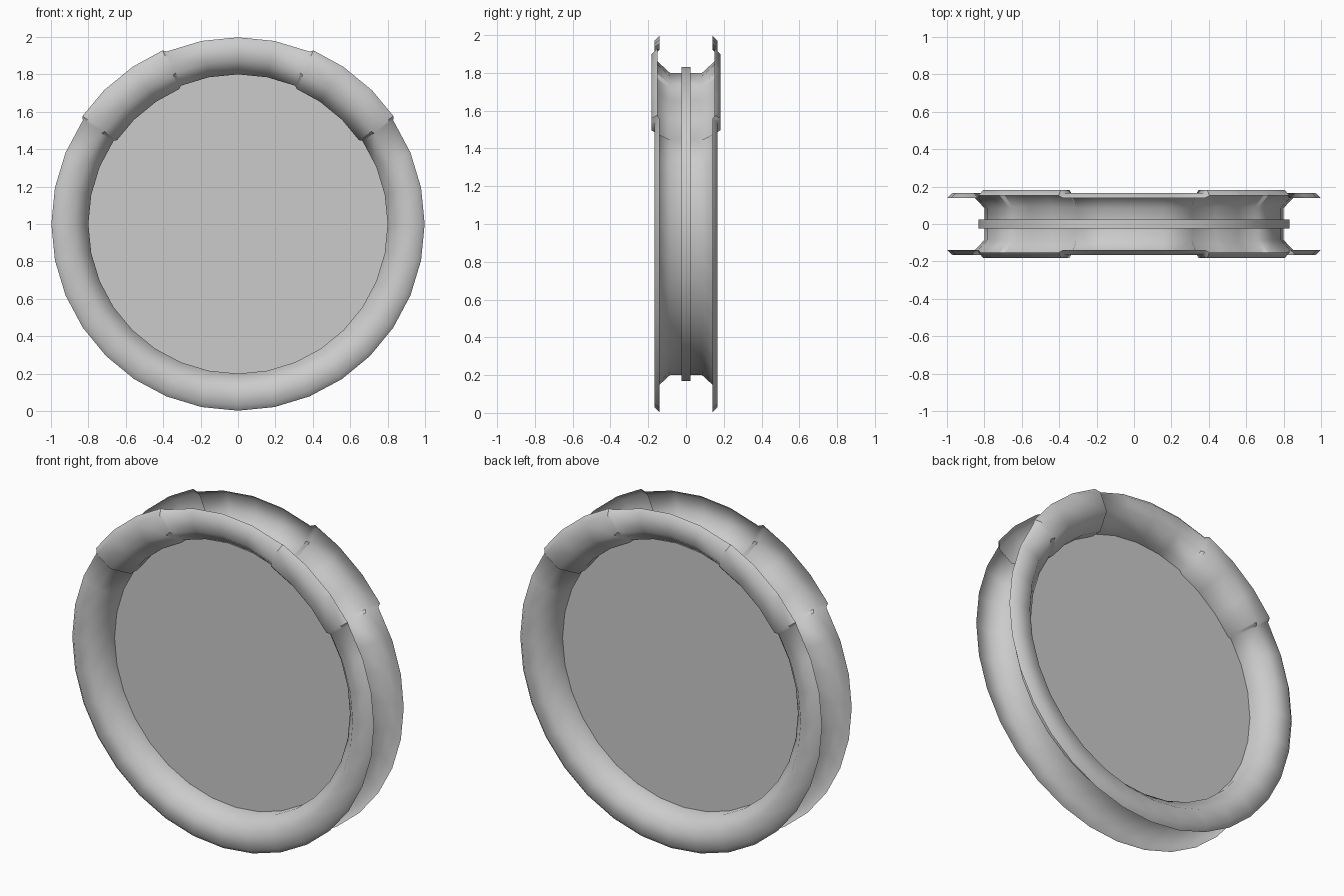
import bpy, bmesh
from math import sin, cos, radians
from mathutils import Matrix

cube = bpy.data.objects.get("Cube")
if cube:
    bpy.data.objects.remove(cube, do_unlink=True)


def make_material(name, value):
    mat = bpy.data.materials.new(name)
    mat.use_nodes = True
    color = (value, value, value, 1)
    mat.diffuse_color = color
    mat.node_tree.nodes["Principled BSDF"].inputs["Base Color"].default_value = color
    return mat


def add_object(name, bm, mat):
    mesh = bpy.data.meshes.new(name)
    bm.to_mesh(mesh)
    bm.free()
    mesh.materials.append(mat)
    obj = bpy.data.objects.new(name, mesh)
    bpy.context.collection.objects.link(obj)
    bpy.ops.object.select_all(action="DESELECT")
    obj.select_set(True)
    bpy.context.view_layer.objects.active = obj
    bpy.ops.object.shade_smooth_by_angle(angle=radians(50))
    return obj


CENTER_Z = 1.0
SEGMENTS = 32
STEP = 360 / SEGMENTS
grey = make_material("grey metal", 0.6)

# Half profiles (radius, depth) of the open frame and of the raised clamp bands
half_frame = [(0.998, -0.14), (0.97, -0.166), (0.875, -0.166), (0.80, -0.085)]
half_clamp = [(1.012, -0.152), (0.98, -0.183), (0.868, -0.183), (0.787, -0.09)]


def full_profile(half):
    return half + [(r, -y) for r, y in reversed(half)]


frame_profile, clamp_profile = full_profile(half_frame), full_profile(half_clamp)

# Stations round the ring: angle from the top, and whether the clamp is there
clamp_start, clamp_end, taper = 2 * STEP, 5 * STEP, 1.0
stations = []
for i in range(SEGMENTS):
    angle = i * STEP - 180
    inside = clamp_start < abs(angle) < clamp_end
    stations.append((angle, inside))
for side in (-1, 1):
    stations.append((side * (clamp_start + taper), True))
    stations.append((side * (clamp_end - taper), True))
stations.sort()

# Frame: one outward-open channel swept round, stepping up at the clamps
bm = bmesh.new()
rings = []
for angle, inside in stations:
    a = radians(angle)
    profile = clamp_profile if inside else frame_profile
    rings.append([bm.verts.new((r * sin(a), y, CENTER_Z + r * cos(a)))
                  for r, y in profile])
for k, ring in enumerate(rings):
    following = rings[(k + 1) % len(rings)]
    for j in range(len(ring) - 1):
        bm.faces.new((ring[j], ring[j + 1], following[j + 1], following[j]))
bm.normal_update()
# The front flange must face the front
front = min(bm.faces, key=lambda f: f.calc_center_median().y)
if front.normal.y > 0:
    bmesh.ops.reverse_faces(bm, faces=bm.faces[:])
frame = add_object("window_frame", bm, grey)

# Sharp edges round the clamp steps
for edge in frame.data.edges:
    inside = []
    for v in edge.vertices:
        co = frame.data.vertices[v].co
        inside.append(abs(co.y) > 0.17)
    if inside[0] != inside[1]:
        edge.use_edge_sharp = True

# Pane: a disc set into the middle of the frame
bm = bmesh.new()
bmesh.ops.create_cone(bm, cap_ends=True, segments=SEGMENTS, radius1=0.832,
                      radius2=0.832, depth=0.046,
                      matrix=Matrix.Translation((0, 0, CENTER_Z))
                      @ Matrix.Rotation(radians(90), 4, "X"))
add_object("window_pane", bm, grey)
